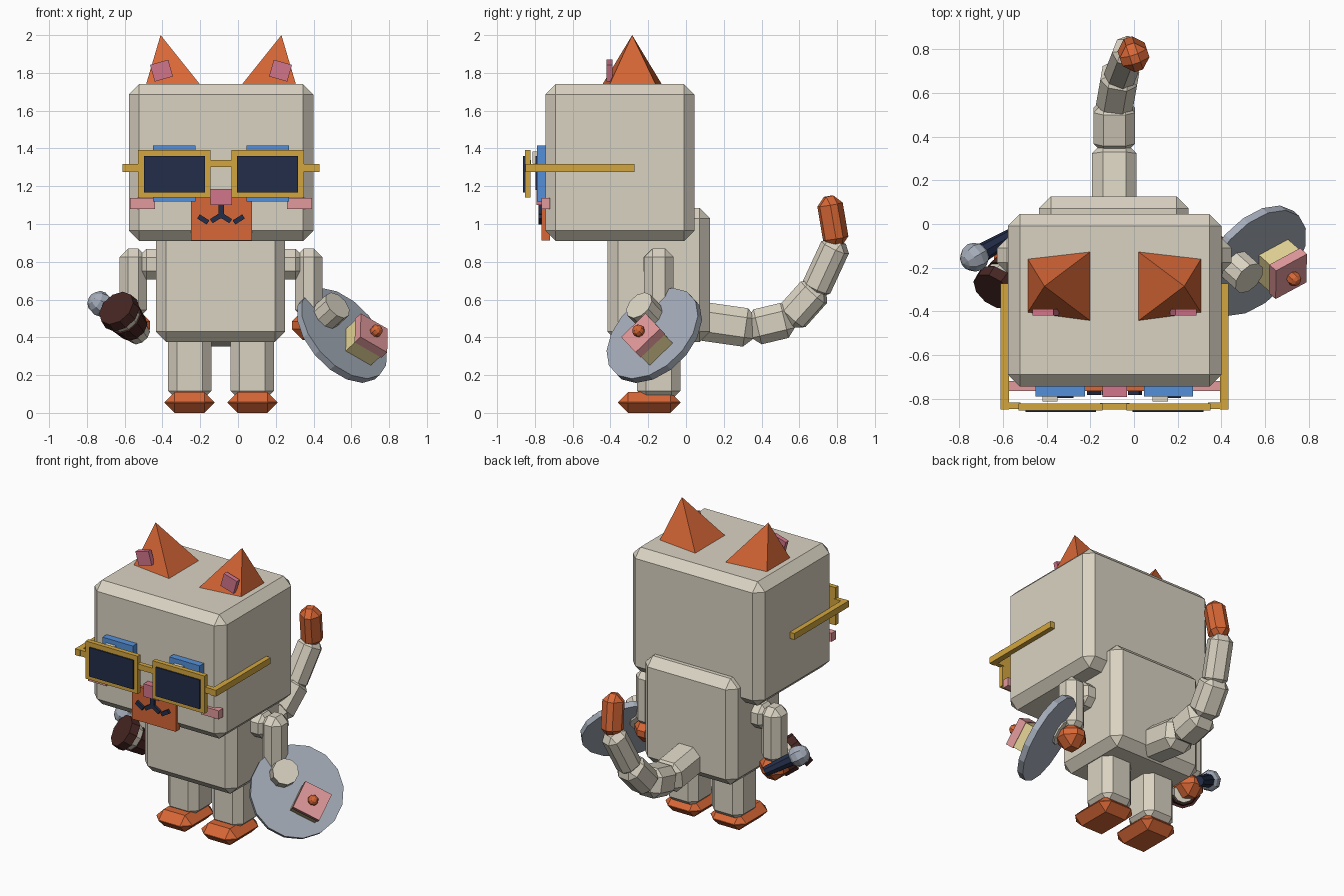
import bpy, bmesh, math
from mathutils import Vector, Matrix

if "Cube" in bpy.data.objects:
    bpy.data.objects.remove(bpy.data.objects["Cube"])

CX = -0.09  # mirror plane of the figure


def material(name, r, g, b):
    m = bpy.data.materials.new(name)
    m.diffuse_color = (r, g, b, 1)
    m.use_nodes = True
    m.node_tree.nodes["Principled BSDF"].inputs["Base Color"].default_value = m.diffuse_color
    return m


CREAM = material("cream", .70, .65, .54)
ORANGE = material("orange", .68, .135, .037)
GOLD = material("gold", .65, .38, .05)
NAVY = material("navy", .016, .026, .065)
BLUE = material("blue", .09, .28, .70)
ROSE = material("rose", .64, .18, .26)
PINK = material("light pink", .76, .32, .33)
YELLOW = material("cake yellow", .78, .66, .31)
BROWN = material("dark brown", .06, .019, .016)
GRAY = material("gray", .37, .41, .48)


def finish(name, bm, mat, matrix):
    me = bpy.data.meshes.new(name)
    bmesh.ops.transform(bm, matrix=matrix, verts=bm.verts)
    bmesh.ops.recalc_face_normals(bm, faces=bm.faces)
    bm.to_mesh(me)
    bm.free()
    me.materials.append(mat)
    ob = bpy.data.objects.new(name, me)
    bpy.context.collection.objects.link(ob)
    return ob


def box(name, center, size, mat, bevel=0, rot=None):
    bm = bmesh.new()
    bmesh.ops.create_cube(bm, size=1)
    bmesh.ops.scale(bm, vec=size, verts=bm.verts)
    if bevel:
        bmesh.ops.bevel(bm, geom=bm.edges[:], offset=bevel, segments=1,
                        affect='EDGES', profile=0.5)
    m = Matrix.Translation(center) @ (rot.to_4x4() if rot else Matrix())
    return finish(name, bm, mat, m)


def span(name, x, y, z, mat, bevel=0):
    """Box from (min, max) pairs."""
    return box(name, [(a + b) / 2 for a, b in (x, y, z)],
               [abs(b - a) for a, b in (x, y, z)], mat, bevel)


def span_pair(name, x, y, z, mat, bevel=0):
    """Box and its mirror image across the figure's middle."""
    span(name + "_left", x, y, z, mat, bevel)
    span(name + "_right", (2 * CX - x[1], 2 * CX - x[0]), y, z, mat, bevel)


def aim(d):
    return Vector(d).to_track_quat('Z', 'Y').to_matrix()


def beam(name, p, q, w, mat, bevel):
    p, q = Vector(p), Vector(q)
    return box(name, (p + q) / 2, (w, w, (q - p).length), mat, bevel, aim(q - p))


def cone(name, p, q, r1, r2, mat, sides):
    p, q = Vector(p), Vector(q)
    bm = bmesh.new()
    bmesh.ops.create_cone(bm, cap_ends=True, segments=sides, radius1=r1, radius2=r2,
                          depth=(q - p).length)
    return finish(name, bm, mat, Matrix.Translation((p + q) / 2) @ aim(q - p).to_4x4())


def ball(name, c, r, mat, rot):
    bm = bmesh.new()
    bmesh.ops.create_uvsphere(bm, u_segments=8, v_segments=6, radius=r)
    return finish(name, bm, mat, Matrix.Translation(c) @ rot.to_4x4())


# Head, body, legs and feet
span("head", (-.578, .40), (-.745, .045), (.91, 1.74), CREAM, .055)
span("body", (-.435, .25), (-.415, .127), (.375, 1.085), CREAM, .055)
span_pair("leg", (-.37, -.14), (-.26, -.03), (.07, .45), CREAM, .047)
span_pair("foot", (-.388, -.125), (-.36, -.03), (0, .11), ORANGE, .053)

# Arms
span_pair("shoulder", (-.53, -.37), (-.225, -.065), (.705, .868), CREAM, .045)
span_pair("arm", (-.627, -.483), (-.222, -.065), (.50, .87), CREAM, .045)
span_pair("paw", (-.642, -.465), (-.235, -.055), (.385, .545), ORANGE, .06)

# Ears and inner ears
for side, s in (("left", 1), ("right", -1)):
    bm = bmesh.new()
    pts = [(-.487, -.16, 1.738), (-.20, -.127, 1.738), (-.20, -.443, 1.738),
           (-.487, -.405, 1.738), (-.41, -.285, 2.0)]
    v = [bm.verts.new((CX + s * (x - CX), y, z)) for x, y, z in pts]
    bm.faces.new(v[:4])
    for i in range(4):
        bm.faces.new((v[i], v[(i + 1) % 4], v[4]))
    finish("ear_" + side, bm, ORANGE, Matrix())
    box("inner_ear_" + side, (CX - s * .315, -.405, 1.812), (.10, .03, .092), ROSE,
        rot=Matrix.Rotation(-s * math.radians(16), 3, 'Y'))

# Eyes with pupils and highlights
span_pair("eye", (-.45, -.225), (-.79, -.73), (1.12, 1.415), BLUE)
span_pair("pupil", (-.395, -.278), (-.797, -.788), (1.18, 1.36), NAVY)
for side, x in (("left", -.42), ("right", .085)):
    span("eye_highlight_" + side, (x, x + .07), (-.812, -.789), (1.32, 1.385), CREAM)

# Cheeks, muzzle, nose and mouth
span_pair("cheek", (-.573, -.44), (-.765, -.72), (1.08, 1.137), PINK)
span("muzzle", (-.25, .075), (-.765, -.72), (.912, 1.14), ORANGE)
span("nose", (-.145, -.033), (-.792, -.74), (1.10, 1.185), ROSE)
span("mouth_stem", (-.102, -.075), (-.782, -.76), (1.03, 1.11), NAVY)
for side, s in (("left", 1), ("right", -1)):
    for part, dx, z, a in (("inner", .026, 1.031, -32), ("outer", .094, 1.024, 32)):
        box("mouth_%s_%s" % (part, side), (CX - s * dx, -.771, z), (.06, .022, .026),
            NAVY, rot=Matrix.Rotation(s * math.radians(a), 3, 'Y'))

# Glasses
span_pair("glasses_frame", (-.53, -.145), (-.853, -.822), (1.14, 1.392), GOLD)
span_pair("glasses_lens", (-.498, -.174), (-.862, -.853), (1.166, 1.36), NAVY)
span("glasses_bridge", (-.155, -.02), (-.85, -.82), (1.303, 1.34), GOLD)
span_pair("glasses_hinge", (-.59, -.52), (-.848, -.818), (1.277, 1.317), GOLD)
span_pair("glasses_temple", (-.612, -.573), (-.85, -.272), (1.275, 1.317), GOLD)

# Tail of bevelled segments with a coloured tip
tail = [((CX, .05, .49), (CX, .365, .445), .205, .05),
        ((CX, .335, .445), (CX, .565, .50), .19, .045),
        ((CX, .535, .48), (-.06, .705, .67), .17, .042),
        ((-.065, .675, .63), (-.015, .805, .91), .145, .038)]
for i, (p, q, w, b) in enumerate(tail):
    beam("tail_segment_%d" % (i + 1), p, q, w, CREAM, b)
beam("tail_tip", (-.01, .80, .88), (.005, .755, 1.147), .13, ORANGE, .045)

# Plate with cream pot, cake slice and cherry, all in the plate's own frame
n = Vector((.62, -.55, .56)).normalized()
u = Vector((-.72, -.11, .69))
u = (u - u.dot(n) * n).normalized()
w = n.cross(u)
plate = Vector((.55, -.168, .41))


def on_plate(a, h):
    return plate + u * a + n * h


cone("plate", on_plate(0, -.02), on_plate(0, .02), .29, .29, GRAY, 16)
cone("cream_pot", on_plate(.135, -.03), on_plate(.135, .12), .082, .082, CREAM, 10)
turn = Matrix((u, w, n)).transposed() @ Matrix.Rotation(math.radians(23), 3, 'Z')
box("cake", on_plate(-.105, .06), (.17, .17, .09), YELLOW, rot=turn)
box("cake_icing", on_plate(-.105, .128), (.18, .18, .05), PINK, rot=turn)
ball("cherry", on_plate(-.105, .173), .034, ORANGE, turn)

# Takeaway cup with lid and sleeve
d = Vector((-.5, -.65, .56)).normalized()
lid = Vector((-.645, -.31, .555))
cone("cup", lid - d * .25, lid - d * .04, .062, .095, CREAM, 10)
cone("cup_sleeve", lid - d * .19, lid - d * .10, .081, .095, BROWN, 10)
cone("cup_lid", lid - d * .055, lid, .112, .105, BROWN, 10)

# Microphone
head = Vector((-.73, -.152, .578))
end = Vector((-.555, -.05, .465))
cone("microphone_handle", end, head, .033, .046, NAVY, 8)
ball("microphone_head", head, .068, GRAY, aim(head - end))
